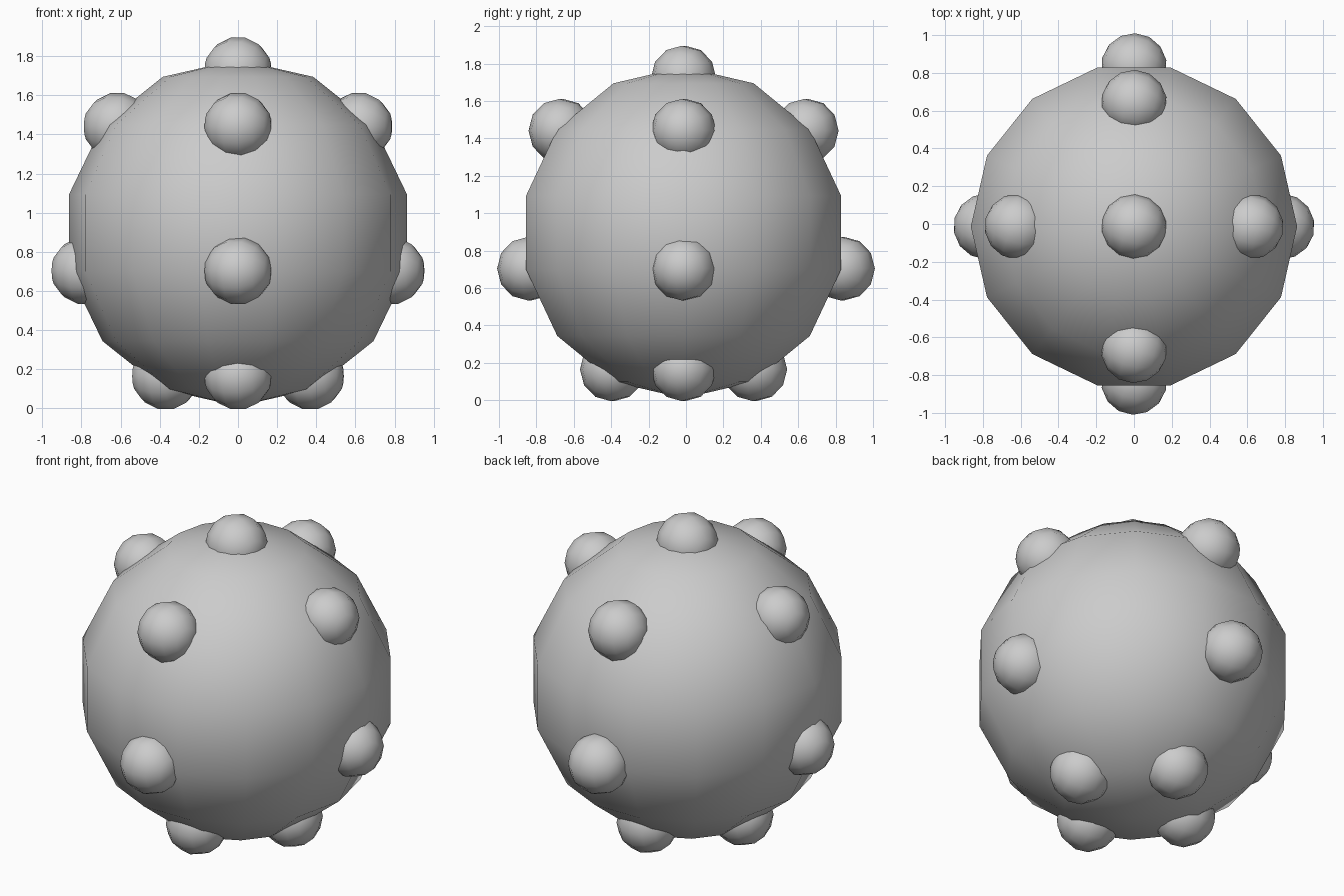
import bpy
from math import radians

if "Cube" in bpy.data.objects:
    bpy.data.objects.remove(bpy.data.objects["Cube"])

CY = -0.013  # the body sits very slightly towards the front


def ball(name, loc, r, segments, rings, rot=(0, 0, 0)):
    bpy.ops.mesh.primitive_uv_sphere_add(segments=segments, ring_count=rings,
                                         radius=r, location=loc, rotation=rot)
    ob = bpy.context.object
    ob.name = name
    bpy.ops.object.shade_smooth()
    return ob


# Main low-poly ball, with a column of vertices facing front and back
ball("body", (0, CY, 0.896), 0.886, 14, 7, (0, 0, radians(90)))


# Small studs: poles along x, flat edges facing up and sideways
def stud(name, x, y, z):
    ball(name, (x, y, z), 0.174, 12, 7, (radians(15), radians(90), 0))


stud("top_stud", 0, CY, 1.725)

# Three rings of four studs: x reach, y reach, height
for level, rx, ry, z in (("upper", 0.617, 0.655, 1.441),
                         ("middle", 0.782, 0.836 , 0.703),
                         ("lower", 0.370, 0.380, 0.165)):
    yc = 0 if level == "middle" else CY
    for side, s in (("left", -1), ("right", 1)):
        stud(f"{level}_stud_{side}", s * rx, CY, z)
    for side, s in (("front", -1), ("back", 1)):
        stud(f"{level}_stud_{side}", 0, yc + s * ry, z)
